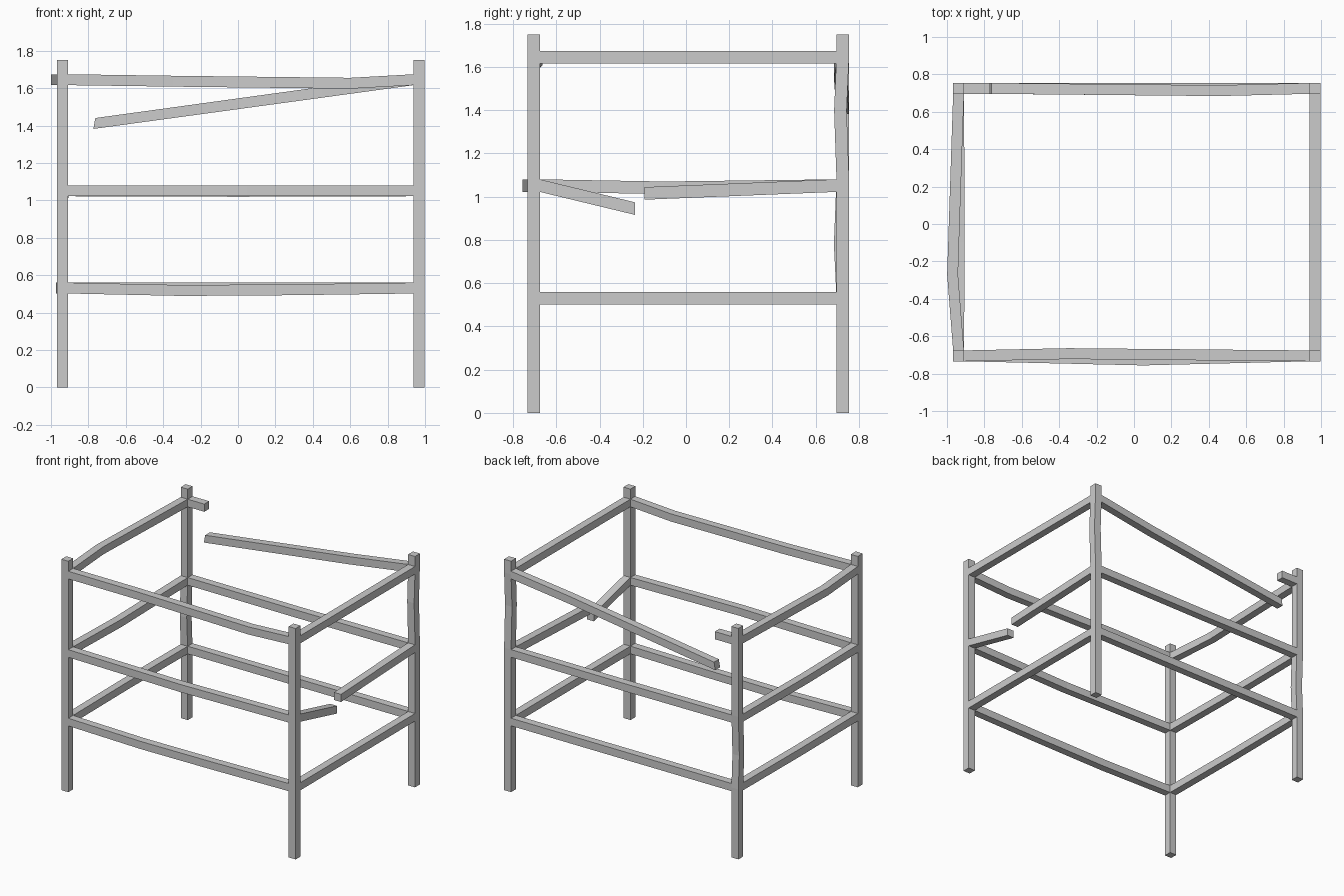
import bpy, bmesh
from mathutils import Vector

if "Cube" in bpy.data.objects:
    bpy.data.objects.remove(bpy.data.objects["Cube"])

XL, XR, YF, YB = -0.938, 0.968, -0.705, 0.725   # post centres
H = 0.029                                      # half post width
V = 0.029                                      # half rail height
Z1, Z2, Z3 = 0.531, 1.051, 1.645               # rail heights


def beam(name, pts, axis, lean=0.0):
    """Square timber through pts, running along axis; lean slants the last end."""
    bm = bmesh.new()
    half = [V if i == 2 and axis != 2 else H for i in range(3)]
    a, b = [i for i in range(3) if i != axis]
    rings = []
    for k, p in enumerate(pts):
        ring = []
        for s, t in ((-1, -1), (1, -1), (1, 1), (-1, 1)):
            c = Vector(p)
            c[a] += s * half[a]
            c[b] += t * half[b]
            if k == len(pts) - 1:
                c[axis] += t * lean
            ring.append(bm.verts.new(c))
        rings.append(ring)
    for r, q in zip(rings, rings[1:]):
        for i in range(4):
            j = (i + 1) % 4
            bm.faces.new((r[i], r[j], q[j], q[i]))
    bm.faces.new(rings[0])
    bm.faces.new(rings[-1])
    bmesh.ops.recalc_face_normals(bm, faces=bm.faces)
    me = bpy.data.meshes.new(name)
    bm.to_mesh(me)
    bm.free()
    ob = bpy.data.objects.new(name, me)
    bpy.context.collection.objects.link(ob)


def post(name, x, y, bends=()):
    pts = [(x, y, 0)] + [(x + dx, y + dy, z) for dx, dy, z in bends] + [(x, y, 1.75)]
    beam(name, pts, 2)


def rail_x(name, y, z, bends=()):
    pts = [(XL + H, y, z)] + [(x, y + dy, z + dz) for x, dy, dz in bends] + [(XR - H, y, z)]
    beam(name, pts, 0)


def rail_y(name, x, z, bends=()):
    pts = [(x, YF + H, z)] + [(x + dx, y, z + dz) for y, dx, dz in bends] + [(x, YB - H, z)]
    beam(name, pts, 1)


# Corner posts, the back ones slightly warped
post("front_left_post", XL, YF)
post("front_right_post", XR, YF)
post("back_left_post", XL, YB, [(0, 0, 0.53), (0, -0.012, 0.78), (0, 0, 1.08)])
post("back_right_post", XR, YB, [(0, 0, 1.08), (0, -0.011, 1.4), (0, 0, 1.65)])

# Front rails
rail_x("front_low_rail", YF, Z1, [(-0.3, 0, -0.013), (0.3, 0, -0.009)])
rail_x("front_middle_rail", YF, Z2, [(0.05, -0.022, 0)])
rail_x("front_top_rail", YF, Z3, [(-0.35, 0.012, -0.008), (0.6, 0.003, -0.019)])

# Back rails, the top one snapped
rail_x("back_low_rail", YB, Z1)
rail_x("back_middle_rail", YB, Z2, [(0, 0, -0.003)])
beam("back_top_stub", [(XL + H, YB, Z3), (-0.77, YB, Z3)], 0)
beam("back_top_broken_rail",
     [(XR - H, YB, Z3), (0.45, YB - 0.012, 1.578), (-0.768, YB, 1.411)], 0, 0.005)

# Left rails
rail_y("left_low_rail", XL, Z1, [(0, -0.005, 0)])
rail_y("left_middle_rail", XL, Z2, [(-0.1, 0.004, -0.01)])
rail_y("left_top_rail", XL, Z3, [(-0.27, -0.032, 0)])

# Right rails, the middle one snapped
rail_y("right_low_rail", XR, Z1)
rail_y("right_top_rail", XR, Z3)
beam("right_middle_front_stub", [(XR, YF + H, Z2), (XR, -0.237, 0.945)], 1)
beam("right_middle_back_stub", [(XR, YB - H, Z2), (XR, -0.192, 1.015)], 1)
